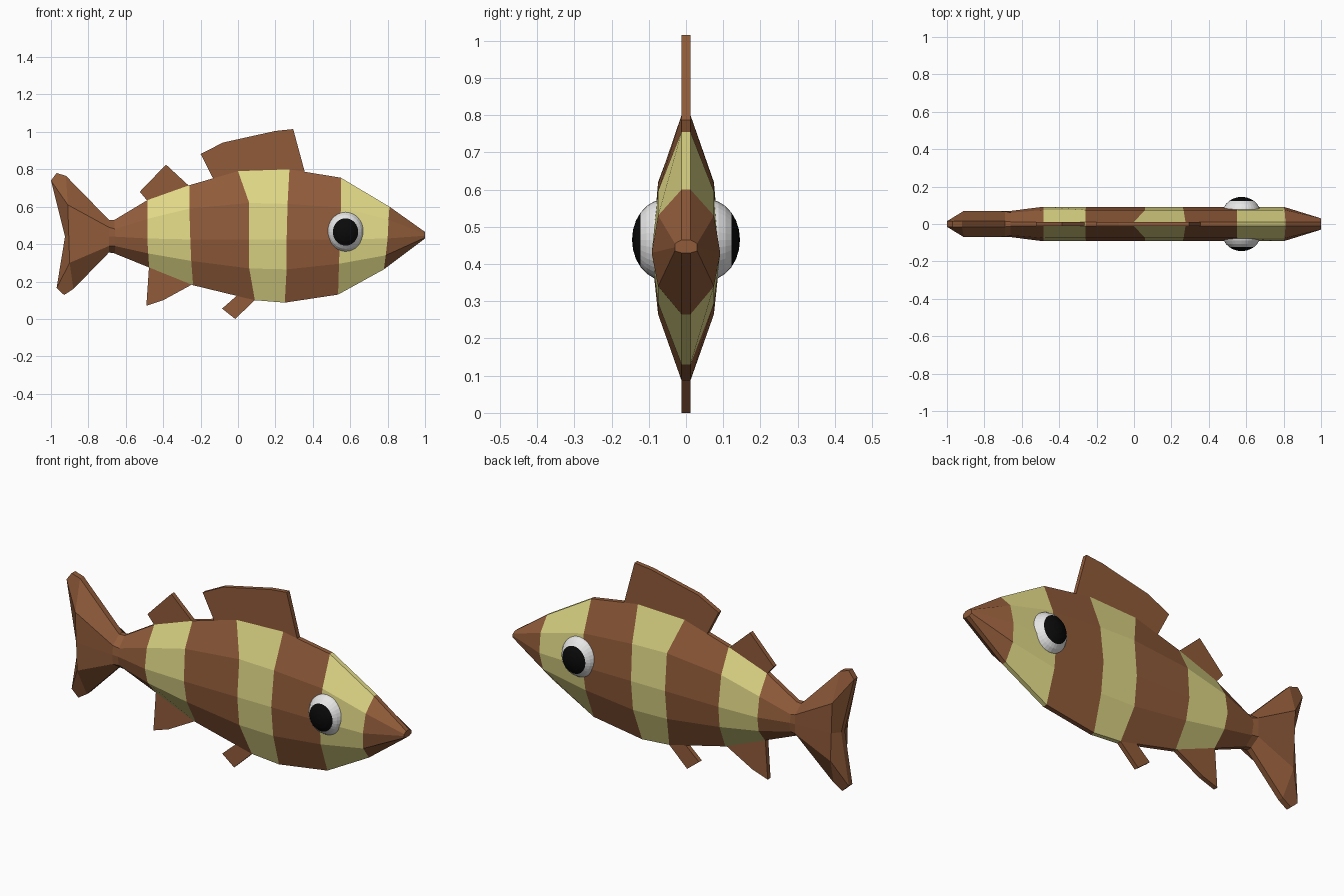
import bpy, bmesh, math
from mathutils import Matrix

if "Cube" in bpy.data.objects:
    bpy.data.objects.remove(bpy.data.objects["Cube"])


def material(name, rgb):
    m = bpy.data.materials.new(name)
    m.diffuse_color = (*rgb, 1)
    m.use_nodes = True
    m.node_tree.nodes["Principled BSDF"].inputs["Base Color"].default_value = m.diffuse_color
    return m


BROWN = material("brown", (0.28, 0.105, 0.042))
YELLOW = material("pale yellow", (0.74, 0.68, 0.24))
WHITE = material("white", (0.80, 0.80, 0.80))
BLACK = material("black", (0.003, 0.003, 0.003))


def finish(bm, name, mats):
    bmesh.ops.recalc_face_normals(bm, faces=bm.faces[:])
    me = bpy.data.meshes.new(name)
    bm.to_mesh(me)
    bm.free()
    for m in mats:
        me.materials.append(m)
    ob = bpy.data.objects.new(name, me)
    bpy.context.collection.objects.link(ob)
    return ob


def loft(name, stations, widths, striped=False):
    """Skin half sections (top to bottom x, z points) mirrored across y = 0."""
    bm = bmesh.new()
    rings = []
    for pts, ws in zip(stations, widths):
        side = [(x, w, z) for (x, z), w in zip(pts, ws)]
        loop = side + [(x, -y, z) for x, y, z in reversed(side)]
        rings.append([bm.verts.new(p) for p in loop])
    n = len(rings[0])
    for s, (a, b) in enumerate(zip(rings, rings[1:])):
        for i in range(n):
            j = (i + 1) % n
            f = bm.faces.new((a[i], a[j], b[j], b[i]))
            f.material_index = s % 2 if striped else 0
    # end caps as strips of quads
    for r in (rings[0], rings[-1]):
        for i in range(n // 2 - 1):
            bm.faces.new((r[i], r[i + 1], r[n - 2 - i], r[n - 1 - i]))
    return finish(bm, name, [BROWN, YELLOW] if striped else [BROWN])


# Body: sections from nose to tail root, stripes alternate per segment
full = (0.012, 0.075, 0.092, 0.075, 0.012)
root = (0.012, 0.06, 0.07, 0.06, 0.012)
body = [
    [(1.0, 0.465), (1.0, 0.455), (1.0, 0.445), (1.0, 0.435), (1.0, 0.43)],
    [(0.81, 0.60), (0.805, 0.53), (0.80, 0.43), (0.79, 0.34), (0.78, 0.265)],
    [(0.55, 0.755), (0.55, 0.595), (0.545, 0.425), (0.54, 0.295), (0.535, 0.13)],
    [(0.275, 0.80), (0.265, 0.615), (0.26, 0.425), (0.26, 0.265), (0.25, 0.087)],
    [(0.0, 0.79), (0.06, 0.62), (0.06, 0.425), (0.06, 0.27), (0.09, 0.10)],
    [(-0.26, 0.715), (-0.26, 0.59), (-0.255, 0.425), (-0.25, 0.31), (-0.24, 0.18)],
    [(-0.485, 0.635), (-0.485, 0.535), (-0.485, 0.43), (-0.48, 0.35), (-0.475, 0.275)],
    [(-0.66, 0.53), (-0.66, 0.48), (-0.66, 0.44), (-0.66, 0.39), (-0.66, 0.35)],
]
loft("body", body, [(0.012, 0.03, 0.03, 0.03, 0.012)] + [full] * 6 + [root], True)

# Tail fin: thick middle panel thinning to the forked rim
tail = [
    [(-0.655, 0.53), (-0.655, 0.48), (-0.655, 0.44), (-0.655, 0.39), (-0.655, 0.35)],
    [(-0.69, 0.53), (-0.69, 0.49), (-0.69, 0.44), (-0.69, 0.39), (-0.69, 0.355)],
    [(-0.92, 0.765), (-0.91, 0.61), (-0.905, 0.45), (-0.90, 0.30), (-0.88, 0.16)],
    [(-0.97, 0.78), (-1.0, 0.74), (-0.925, 0.44), (-0.97, 0.165), (-0.93, 0.128)],
]
loft("tail_fin", tail, [root, (0.015, 0.068, 0.07, 0.068, 0.015),
                        (0.015, 0.07, 0.07, 0.07, 0.015), (0.015,) * 5])


# Thin plate fins, bases sunk slightly into the body
def fin(name, outline, t=0.012):
    bm = bmesh.new()
    face = bm.faces.new([bm.verts.new((x, -t, z)) for x, z in outline])
    ext = bmesh.ops.extrude_face_region(bm, geom=[face])
    new = [v for v in ext["geom"] if isinstance(v, bmesh.types.BMVert)]
    bmesh.ops.translate(bm, verts=new, vec=(0, 2 * t, 0))
    finish(bm, name, [BROWN])


fin("dorsal_fin", [(-0.13, 0.745), (-0.20, 0.882), (-0.08, 0.943), (0.20, 1.005),
                   (0.295, 1.015), (0.36, 0.775), (0.27, 0.78), (0.0, 0.77)])
fin("rear_dorsal_fin", [(-0.475, 0.62), (-0.525, 0.68), (-0.385, 0.825), (-0.255, 0.705)])
fin("anal_fin", [(-0.475, 0.29), (-0.49, 0.07), (-0.40, 0.10), (-0.235, 0.19)])
fin("pelvic_fin", [(0.0, 0.13), (-0.085, 0.055), (-0.015, 0.0), (0.095, 0.105)])

# Eyes: flattened balls with the outward cap coloured as the pupil
for name, side in (("front_eye", -1), ("back_eye", 1)):
    bm = bmesh.new()
    bmesh.ops.create_uvsphere(bm, u_segments=32, v_segments=13, radius=1)
    bm.transform(Matrix.Rotation(math.radians(90), 4, "X"))
    for f in bm.faces:
        f.material_index = int(f.calc_center_median().y * side > 0.74)
    bm.transform(Matrix.Translation((0.575, side * 0.055, 0.465))
                 @ Matrix.Diagonal((0.102, 0.09, 0.11, 1)))
    finish(bm, name, [WHITE, BLACK])
